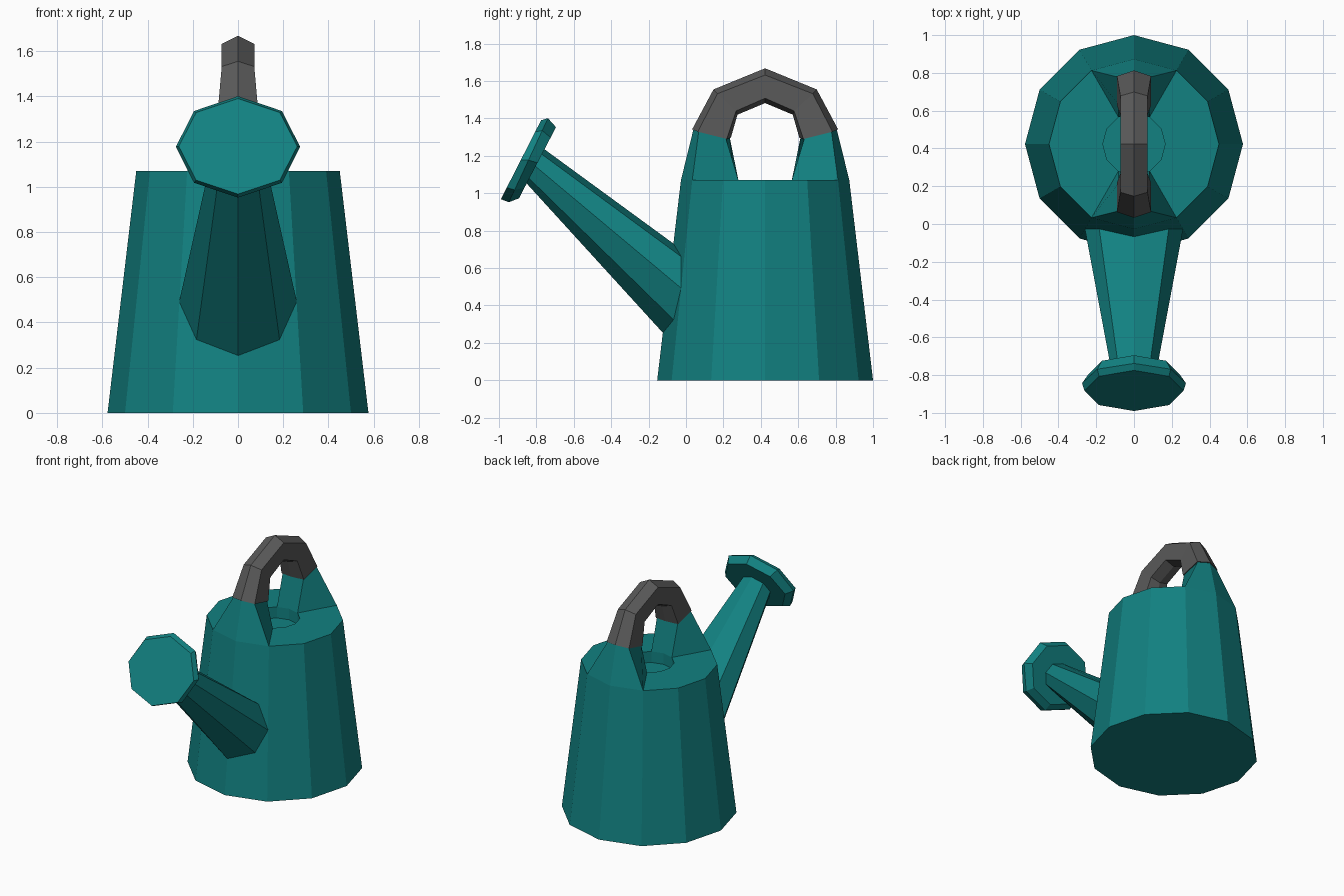
import bpy, bmesh
from math import sin, cos, pi, radians
from mathutils import Vector

if "Cube" in bpy.data.objects:
    bpy.data.objects.remove(bpy.data.objects["Cube"])

CY = 0.423            # body axis in y
H = 1.07              # body height
R0, R1, RH = 0.577, 0.45, 0.165   # bottom, top and filler-hole radii


def material(name, rgb):
    m = bpy.data.materials.new(name)
    m.diffuse_color = (*rgb, 1)
    m.use_nodes = True
    m.node_tree.nodes["Principled BSDF"].inputs["Base Color"].default_value = m.diffuse_color
    return m


teal = material("teal", (0.006, 0.22, 0.22))
dark = material("dark_grey", (0.10, 0.10, 0.10))


def add_ring(bm, pts):
    return [bm.verts.new(p) for p in pts]


def bridge(bm, a, b, skip=()):
    n = len(a)
    for i in range(n):
        if i not in skip:
            j = (i + 1) % n
            bm.faces.new((a[i], a[j], b[j], b[i]))


def finish(bm, name, mat):
    bmesh.ops.recalc_face_normals(bm, faces=bm.faces)
    me = bpy.data.meshes.new(name)
    bm.to_mesh(me)
    bm.free()
    me.materials.append(mat)
    ob = bpy.data.objects.new(name, me)
    bpy.context.collection.objects.link(ob)
    return ob


def loft(name, rings, mat):
    bm = bmesh.new()
    rs = [add_ring(bm, r) for r in rings]
    for a, b in zip(rs, rs[1:]):
        bridge(bm, a, b)
    bm.faces.new(rs[0])
    bm.faces.new(rs[-1])
    return finish(bm, name, mat)


def circle(r, z, n=12):
    return [(r * cos(2 * pi * i / n), CY + r * sin(2 * pi * i / n), z) for i in range(n)]


# Six-sided handle section; s = 1 for the back half, -1 for the front half
def section(s, hw, om, os, ins, im):
    spec = [(hw, os), (0, om), (-hw, os), (-hw, ins), (0, im), (hw, ins)]
    return [Vector((x, CY + s * d, z)) for x, (d, z) in spec]


END = (0.09, (0.39, 1.342), (0.36, 1.329), (0.205, 1.290), (0.183, 1.297))
BEND = (0.072, (0.276, 1.555), (0.255, 1.532), (0.155, 1.44), (0.148, 1.42))
TOP = (0.072, (0, 1.668), (0, 1.632), (0, 1.508), (0, 1.482))

# Body with recessed filler hole and two handle mounts rising from the top ring
bm = bmesh.new()
base = add_ring(bm, circle(R0, 0))
rim = add_ring(bm, circle(R1, H))
hole = add_ring(bm, circle(RH, H))
floor = add_ring(bm, circle(RH, H - 0.08))
bm.faces.new(base)
bridge(bm, base, rim)
bridge(bm, rim, hole, skip=(2, 3, 8, 9))
bridge(bm, hole, floor)
bm.faces.new(floor)
for s, ids in ((1, (2, 3, 4)), (-1, (10, 9, 8))):
    foot = [rim[i] for i in ids] + [hole[i] for i in reversed(ids)]
    sec = section(s, *END)
    mid = sum(sec, Vector()) / 6
    top = add_ring(bm, [mid + (p - mid) * 0.93 + Vector((0, 0, 0.004)) for p in sec])
    bridge(bm, foot, top)
    bm.faces.new(top)
finish(bm, "body", teal)

# Arched handle
loft("handle", [section(1, *END), section(1, *BEND), section(1, *TOP),
                section(-1, *BEND), section(-1, *END)], dark)


# Tilted octagon: centre (y, z), half-height vector (y, z), half-width in x
def octagon(c, u, w):
    return [Vector((w * cos(i * pi / 4), c[0] + u[0] * sin(i * pi / 4),
                    c[1] + u[1] * sin(i * pi / 4))) for i in range(8)]


# Spout: root follows the body wall, tip ends inside the rose
root = octagon((0, 0.4925), (0, 0.2385), 0.26)
for p in root:
    p.y = CY - (R0 + (R1 - R0) * p.z / H - 0.268 * abs(p.x))
tip = octagon((-0.80, 1.14), (0.05, 0.09), 0.115)
loft("spout", [[a.lerp(b, t) for a, b in zip(root, tip)] for t in (-0.06, 1.04)], teal)

# Rose (sprinkler head)
loft("rose", [octagon((-0.794, 1.163), (0.099, 0.190), 0.24),
              octagon((-0.8425, 1.1765), (0.1045, 0.2245), 0.275),
              octagon((-0.8825, 1.179), (0.1075, 0.211), 0.262)], teal)
